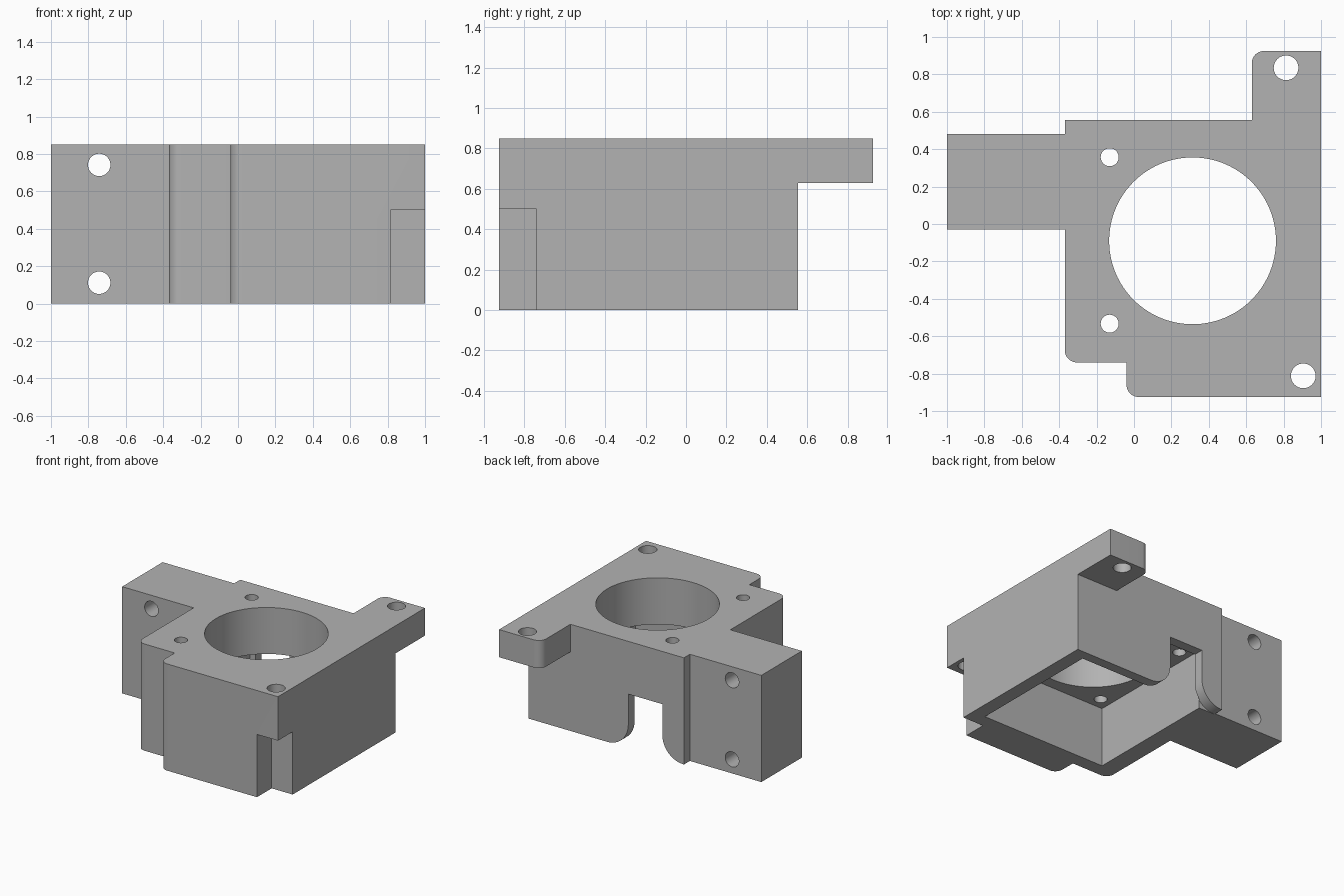
import bpy, bmesh, math
from mathutils import Matrix, Vector

cube = bpy.data.objects.get("Cube")
if cube:
    bpy.data.objects.remove(cube, do_unlink=True)

HEIGHT = 0.85
BACK, FRONT = 0.555, -0.925

grey = bpy.data.materials.new("plain_grey")
grey.use_nodes = True
grey.diffuse_color = (0.45, 0.45, 0.45, 1)
grey.node_tree.nodes["Principled BSDF"].inputs["Base Color"].default_value = (0.45, 0.45, 0.45, 1)


def make_object(name, bm):
    bmesh.ops.recalc_face_normals(bm, faces=bm.faces[:])
    mesh = bpy.data.meshes.new(name)
    bm.to_mesh(mesh)
    bm.free()
    obj = bpy.data.objects.new(name, mesh)
    bpy.context.collection.objects.link(obj)
    mesh.materials.append(grey)
    return obj


def prism(name, points, low, high, axis="Z"):
    """Extrude a flat profile along Z (x, y points) or Y (x, z points)."""
    def place(p, t):
        return (p[0], p[1], t) if axis == "Z" else (p[0], t, p[1])
    bm = bmesh.new()
    face = bm.faces.new([bm.verts.new(place(p, low)) for p in points])
    ext = bmesh.ops.extrude_face_region(bm, geom=[face])
    shift = Vector(place((0, 0), high - low))
    verts = [v for v in ext["geom"] if isinstance(v, bmesh.types.BMVert)]
    bmesh.ops.translate(bm, verts=verts, vec=shift)
    return make_object(name, bm)


def box(name, x0, x1, y0, y1, z0, z1):
    return prism(name, [(x0, y0), (x1, y0), (x1, y1), (x0, y1)], z0, z1)


def drill(name, centre, radius, length, axis="Z", sides=48):
    turn = Matrix.Rotation(math.pi / 2, 4, "X") if axis == "Y" else Matrix()
    bm = bmesh.new()
    bmesh.ops.create_cone(bm, cap_ends=True, segments=sides, radius1=radius, radius2=radius,
                          depth=length, matrix=Matrix.Translation(centre) @ turn)
    return make_object(name, bm)


def arc(cx, cy, r, start, end, steps=10):
    angles = [math.radians(start + (end - start) * i / steps) for i in range(steps + 1)]
    return [(cx + r * math.cos(a), cy + r * math.sin(a)) for a in angles]


# Full-height block with side arm, rear tab and rounded outer corners
r = 0.065
outline = [(1, FRONT), (1, 0.925)]
outline += arc(0.63 + r, 0.925 - r, r, 90, 180)
outline += [(0.63, BACK), (-0.37, BACK), (-0.37, 0.48), (-1, 0.48), (-1, -0.03), (-0.37, -0.03)]
outline += arc(-0.37 + r, -0.74 + r, r, 180, 270)
outline += [(-0.04, -0.74)]
outline += arc(-0.04 + r, FRONT + r, r, 180, 270)
body = prism("fan_mount_body", outline, 0, HEIGHT)

# Space below the rear tab, front corner notch and underside pocket
cutters = [
    box("tab_clearance", 0.5, 1.2, BACK, 1.2, -0.2, 0.63),
    box("corner_notch", 0.815, 1.2, -1.2, -0.74, -0.2, 0.5),
    box("fan_pocket", -0.225, 0.887, -0.63, 0.475, -0.2, 0.48),
]

# Cable opening in the rear wall, flared at the bottom
f, left, right = 0.185, 0.12, -0.18
opening = [(right - f, -0.1)] + arc(right - f, f, f, -90, 0)
opening += [(right, 0.43), (left, 0.43)]
opening += arc(left + f, f, f, 180, 270) + [(left + f, -0.1)]
cutters.append(prism("cable_opening", opening, 0.47, 0.7, "Y"))

# Air opening and screw holes
cutters.append(drill("air_opening", (0.313, -0.09, 0.5), 0.446, 2, sides=96))
for x, y, rad in [(-0.13, 0.357, 0.048), (-0.13, -0.533, 0.048),
                  (0.813, 0.835, 0.066), (0.905, -0.812, 0.066)]:
    cutters.append(drill("screw_hole", (x, y, 0.5), rad, 2))
for z in (0.112, 0.742):
    cutters.append(drill("arm_hole", (-0.742, 0.22, z), 0.06, 1, "Y"))

for cutter in cutters:
    cutter.hide_render = True
    mod = body.modifiers.new(cutter.name, "BOOLEAN")
    mod.operation = "DIFFERENCE"
    mod.solver = "EXACT"
    mod.object = cutter

# Bake the cuts and drop the cutters
bpy.context.view_layer.update()
graph = bpy.context.evaluated_depsgraph_get()
result = bpy.data.meshes.new_from_object(body.evaluated_get(graph))
body.modifiers.clear()
body.data = result
for cutter in cutters:
    bpy.data.objects.remove(cutter, do_unlink=True)

result.materials.clear()
result.materials.append(grey)
for poly in result.polygons:
    poly.material_index = 0

bpy.ops.object.select_all(action="DESELECT")
body.select_set(True)
bpy.context.view_layer.objects.active = body
bpy.ops.object.shade_smooth_by_angle(angle=math.radians(30))
